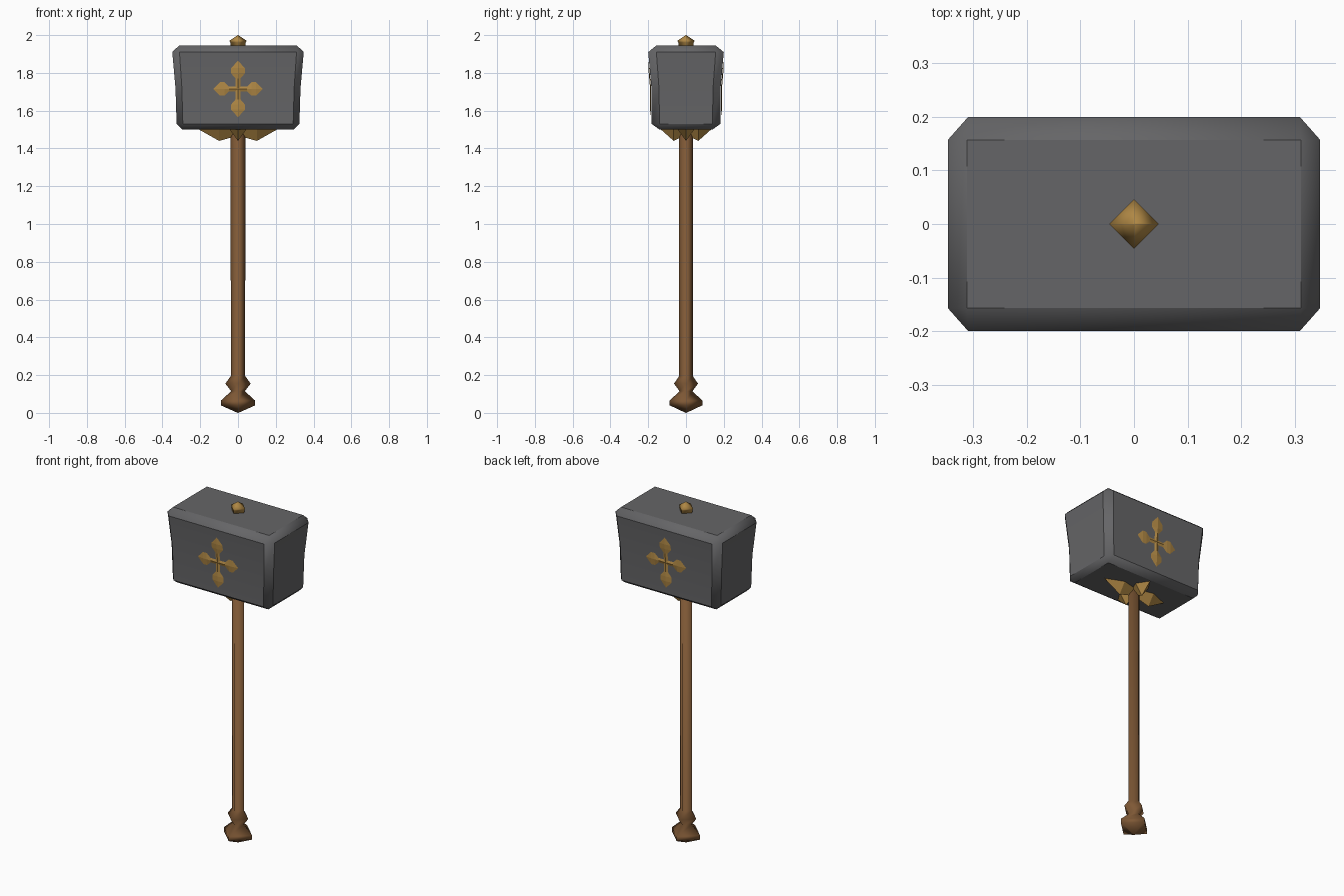
import bpy, bmesh, math

if "Cube" in bpy.data.objects:
    bpy.data.objects.remove(bpy.data.objects["Cube"])


def material(name, rgb):
    m = bpy.data.materials.new(name)
    m.diffuse_color = (*rgb, 1)
    m.use_nodes = True
    m.node_tree.nodes["Principled BSDF"].inputs["Base Color"].default_value = m.diffuse_color
    return m


STEEL = material("dark steel", (0.13, 0.13, 0.135))
GOLD = material("aged gold", (0.44, 0.25, 0.06))
WOOD = material("brown wood", (0.21, 0.098, 0.036))


def finish(bm, name, mat, smooth=True):
    bmesh.ops.remove_doubles(bm, verts=bm.verts, dist=1e-5)
    bmesh.ops.recalc_face_normals(bm, faces=bm.faces)
    for f in bm.faces:
        f.smooth = smooth
    me = bpy.data.meshes.new(name)
    bm.to_mesh(me)
    bm.free()
    me.materials.append(mat)
    ob = bpy.data.objects.new(name, me)
    bpy.context.collection.objects.link(ob)
    return ob


def loft(bm, rings):
    """Skin rings of equal point count, cap both ends; returns the side faces row by row."""
    loops = [[bm.verts.new(p) for p in r] for r in rings]
    n = len(loops[0])
    rows = [[bm.faces.new((a[i], a[(i + 1) % n], b[(i + 1) % n], b[i])) for i in range(n)]
            for a, b in zip(loops, loops[1:])]
    return rows, bm.faces.new(loops[0][::-1]), bm.faces.new(loops[-1])


def four_sided(name, profile, mat, yscale=1.0):
    """Diamond-section turned part from (radius, z) pairs."""
    bm = bmesh.new()
    loft(bm, [[(r * math.cos(k * math.pi / 2), r * yscale * math.sin(k * math.pi / 2), z)
               for k in range(4)] for r, z in profile])
    return finish(bm, name, mat)


# Handle with pommel, and the finial on top
four_sided("handle", [(0.001, 0), (0.091, 0.04), (0.091, 0.065), (0.036, 0.115), (0.067, 0.155),
                      (0.038, 0.195), (0.039, 1.52)], WOOD, 0.95)
four_sided("top_finial", [(0.04, 1.93), (0.041, 1.962), (0.046, 1.97), (0.001, 2.0)], GOLD)


# Hammer head: chamfered block, slightly waisted
def octagon(x, y, cx, cy, z):
    """Rectangle x, y with corners cut back to cx, cy."""
    return [(x, -cy, z), (x, cy, z), (cx, y, z), (-cx, y, z),
            (-x, cy, z), (-x, -cy, z), (-cx, -y, z), (cx, -y, z)]


bm = bmesh.new()
rows, bottom, top = loft(bm, [
    octagon(0.295, 0.14, 0.295, 0.14, 1.50),
    octagon(0.325, 0.182, 0.292, 0.14, 1.53),
    octagon(0.331, 0.183, 0.297, 0.143, 1.72),
    octagon(0.348, 0.20, 0.31, 0.157, 1.91),
    octagon(0.312, 0.157, 0.312, 0.157, 1.945)])
flat = {bottom, top} | {row[i] for row in rows[1:3] for i in (0, 2, 4, 6)}
for e in bm.edges:      # crisp border around the big flat faces
    if sum(f in flat for f in e.link_faces) == 1:
        e.smooth = False
bmesh.ops.dissolve_degenerate(bm, edges=bm.edges, dist=1e-5)
finish(bm, "hammer_head", STEEL)


# Cross emblems: ridged arms with pointed ends, following the head surface
def surface(z):
    return 0.183 + max(0, z - 1.72) * 0.017 / 0.19


ARM = [(0, 0.014), (0.055, 0.013), (0.082, 0.036), (0.11, 0.036)]   # (along, half width)


def emblem(name, side):
    bm = bmesh.new()
    for k in range(4):
        c, s = round(math.cos(k * math.pi / 2)), round(math.sin(k * math.pi / 2))
        size = 0.87 if c else 1.0

        def pt(u, w, lift):
            u *= size
            z = 1.715 + u * s + w * c
            return bm.verts.new((u * c - w * s, side * (surface(z) + lift), z))
        tip = pt(0.15, 0, 0.002)
        rim = {w: [pt(u, w * h, 0.002) for u, h in ARM] + [tip] for w in (-1, 1)}
        ridge = [pt(u, 0, 0.007) for u, h in ARM]
        for w in (-1, 1):
            for i in range(3):
                bm.faces.new((ridge[i], ridge[i + 1], rim[w][i + 1], rim[w][i]))
            bm.faces.new((ridge[3], tip, rim[w][3]))
    ob = finish(bm, name, GOLD, False)
    me = ob.data
    if sum(p.normal.y * side for p in me.polygons) < 0:
        me.flip_normals()


emblem("front_emblem", -1)
emblem("back_emblem", 1)

# Collar under the head: four pointed brackets
bm = bmesh.new()
for k, (reach, bump) in enumerate([(0.21, 0.10), (0.135, 0.065)] * 2):
    c, s = round(math.cos(k * math.pi / 2)), round(math.sin(k * math.pi / 2))
    pts = [(reach, 0, 1.502), (bump, 0, 1.44), (0.02, 0, 1.462), (bump, 0.045, 1.502),
           (bump, -0.045, 1.502), (0.02, 0.025, 1.502), (0.02, -0.025, 1.502)]
    v = [bm.verts.new((u * c - w * s, u * s + w * c, z)) for u, w, z in pts]
    for f in [(0, 1, 3), (0, 4, 1), (1, 2, 5, 3), (1, 4, 6, 2), (2, 6, 5), (0, 3, 5, 6, 4)]:
        bm.faces.new([v[i] for i in f])
finish(bm, "head_collar", GOLD, False)
